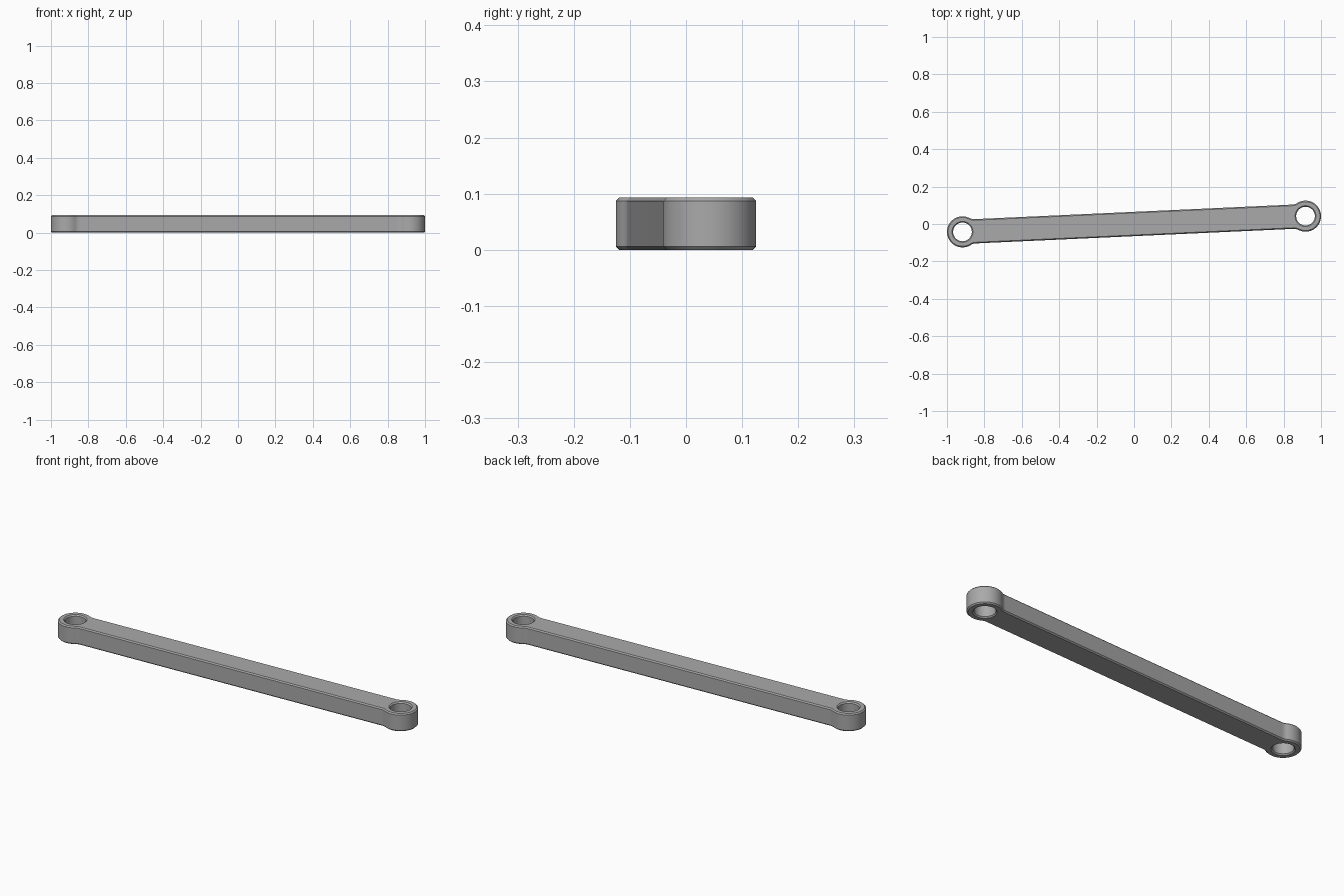
import bpy
from math import sin, cos, pi, sqrt, atan2, radians

cube = bpy.data.objects.get("Cube")
if cube:
    bpy.data.objects.remove(cube, do_unlink=True)

SPAN = 0.918      # eye centre distance from the middle
EYE = 0.083       # eye outer radius
HOLE = 0.05       # bore radius
HALF = 0.065      # half width of the bar
FILLET = 0.05     # blend radius between eye and bar
CHAMFER = 0.006
HEIGHT = 0.093

steel = bpy.data.materials.new("grey_steel")
steel.use_nodes = True
grey = (0.4, 0.4, 0.4, 1)
steel.diffuse_color = grey
steel.node_tree.nodes["Principled BSDF"].inputs["Base Color"].default_value = grey


def arc(cx, cy, r, start, end, steps):
    angles = [start + (end - start) * i / steps for i in range(steps + 1)]
    return [(cx + r * cos(a), cy + r * sin(a)) for a in angles]


def add_loop(curve, points):
    spline = curve.splines.new('POLY')
    spline.points.add(len(points) - 1)
    for p, (x, y) in zip(spline.points, points):
        p.co = (x, y, 0, 1)
    spline.use_cyclic_u = True


# Right half of the outline, pulled in so the chamfer restores full size
eye, half, fillet = EYE - CHAMFER, HALF - CHAMFER, FILLET + CHAMFER
dx = sqrt((eye + fillet) ** 2 - (half + fillet) ** 2)
turn = atan2(half + fillet, -dx)
lower_blend = arc(SPAN - dx, -half - fillet, fillet, pi / 2, pi - turn, 8)
upper_blend = arc(SPAN - dx, half + fillet, fillet, turn - pi, -pi / 2, 8)
outer = lower_blend + arc(SPAN, 0, eye, -turn, turn, 48)[1:-1] + upper_blend
outline = outer + [(-x, -y) for x, y in outer]

# Extruded link with chamfered rims and two bores
curve = bpy.data.curves.new("link_profile", 'CURVE')
curve.dimensions = '2D'
curve.fill_mode = 'BOTH'
curve.extrude = HEIGHT / 2 - CHAMFER
curve.bevel_depth = CHAMFER
curve.bevel_resolution = 0
add_loop(curve, outline)
for side in (-1, 1):
    add_loop(curve, arc(side * SPAN, 0, HOLE + CHAMFER, 0, 2 * pi, 48)[:-1])

link = bpy.data.objects.new("link_bar", curve)
bpy.context.collection.objects.link(link)
link.location.z = HEIGHT / 2
link.rotation_euler.z = radians(2.62)

# Convert to a mesh and shade the round walls smooth
bpy.ops.object.select_all(action='DESELECT')
link.select_set(True)
bpy.context.view_layer.objects.active = link
bpy.ops.object.convert(target='MESH')
link = bpy.context.object
link.data.materials.clear()
link.data.materials.append(steel)
bpy.ops.object.mode_set(mode='EDIT')
bpy.ops.mesh.select_all(action='SELECT')
bpy.ops.mesh.remove_doubles(threshold=0.0001)
bpy.ops.mesh.normals_make_consistent(inside=False)
bpy.ops.object.mode_set(mode='OBJECT')
bpy.ops.object.shade_smooth_by_angle(angle=radians(30))
